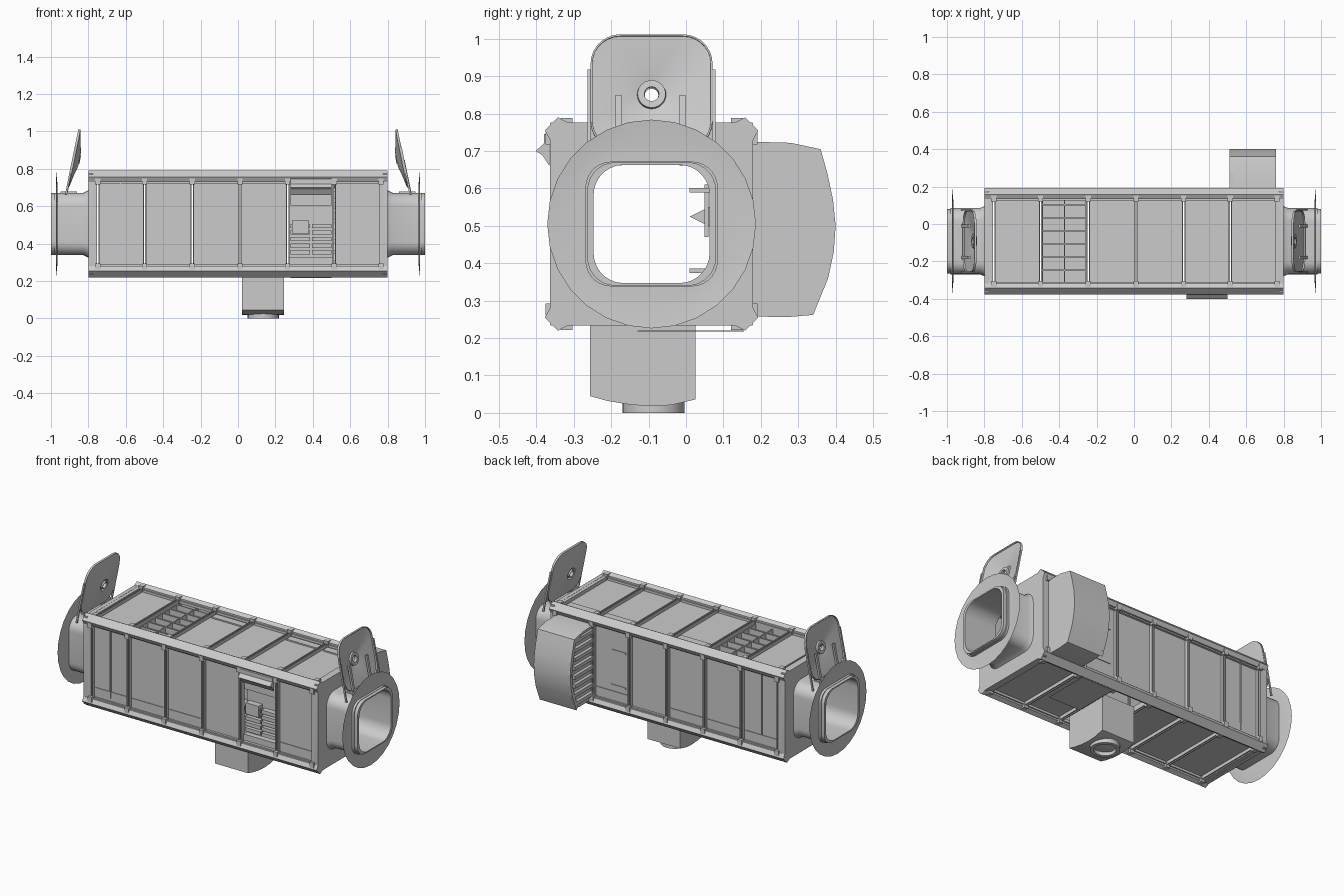
import bpy, bmesh, math
from mathutils import Vector

if "Cube" in bpy.data.objects:
    bpy.data.objects.remove(bpy.data.objects["Cube"])

CY, CZ = -0.092, 0.505          # corridor axis
BAYS = [-0.75, -0.5, -0.245, 0.01, 0.265, 0.515, 0.765]
SIDES = ("front", "top", "back", "bottom")


def finish(name, bm, smooth=False, doubles=True):
    if doubles:
        bmesh.ops.remove_doubles(bm, verts=bm.verts, dist=1e-5)
    bmesh.ops.recalc_face_normals(bm, faces=bm.faces)
    me = bpy.data.meshes.new(name)
    bm.to_mesh(me)
    bm.free()
    ob = bpy.data.objects.new(name, me)
    bpy.context.collection.objects.link(ob)
    if smooth:
        bpy.ops.object.select_all(action='DESELECT')
        ob.select_set(True)
        bpy.context.view_layer.objects.active = ob
        bpy.ops.object.shade_smooth_by_angle(angle=math.radians(35))
    return ob


def add_box(bm, a, b):
    v = bmesh.ops.create_cube(bm, size=1)["verts"]
    for p in v:
        p.co = Vector([(a[i] + b[i]) / 2 + p.co[i] * abs(b[i] - a[i]) for i in range(3)])


def side_box(bm, side, x0, x1, u0, u1, d0, d1):
    """Box on one corridor wall: u runs across the wall, d outward from the axis."""
    s = -1 if side in ("front", "bottom") else 1
    if side in ("front", "back"):
        add_box(bm, (x0, CY + s * d0, CZ + u0), (x1, CY + s * d1, CZ + u1))
    else:
        add_box(bm, (x0, CY + u0, CZ + s * d0), (x1, CY + u1, CZ + s * d1))


def round_rect(hy, hz, r, n=7):
    pts = []
    for k, (sy, sz) in enumerate(((1, 1), (-1, 1), (-1, -1), (1, -1))):
        for i in range(n + 1):
            a = math.pi / 2 * (k + i / n)
            pts.append((sy * (hy - r) + r * math.cos(a), sz * (hz - r) + r * math.sin(a)))
    return pts


def loft(name, rings, closed=False, center=(CY, CZ)):
    """Skin between rounded-rectangle rings (x, half y, half z, radius)."""
    bm = bmesh.new()
    loops = [[bm.verts.new((x, center[0] + y, center[1] + z)) for y, z in round_rect(hy, hz, r)]
             for x, hy, hz, r in rings]
    pairs = list(zip(loops, loops[1:])) + ([(loops[-1], loops[0])] if closed else [])
    for a, b in pairs:
        for i in range(len(a)):
            j = (i + 1) % len(a)
            bm.faces.new((a[i], a[j], b[j], b[i]))
    return finish(name, bm, True)


def extrude_x(name, prof, x0, x1, closed=True, smooth=False):
    bm = bmesh.new()
    a = [bm.verts.new((x0, y, z)) for y, z in prof]
    b = [bm.verts.new((x1, y, z)) for y, z in prof]
    bm.faces.new(a)
    bm.faces.new(b)
    n = len(prof)
    for i in range(n if closed else n - 1):
        j = (i + 1) % n
        bm.faces.new((a[i], a[j], b[j], b[i]))
    return finish(name, bm, smooth)


# chamfered beams along the four long edges
BEAM = [(.225, .25), (.225, .272), (.25, .285), (.285, .25), (.272, .225), (.25, .225)]
for sy in (-1, 1):
    for sz in (-1, 1):
        extrude_x("corner_beam", [(CY + sy * y, CZ + sz * z) for y, z in BEAM], -0.8, 0.8)

# rack panels, bay posts and end frames on each wall
for side in SIDES:
    panels, frame = bmesh.new(), bmesh.new()
    for i, (x0, x1) in enumerate(zip(BAYS, BAYS[1:])):
        if (side, i) in (("back", 5), ("bottom", 3), ("front", 4), ("top", 1)):
            continue
        side_box(panels, side, x0 + .008, x1 - .008, -.235, .235, .238, .248)
        if side in ("front", "back") and i != 3:
            side_box(panels, side, x0 + .015, x1 - .015, -.232, -.16, .248, .252)
        if side == "top" and i in (2, 4, 5):
            side_box(panels, side, x0 + .02, x1 - .02, .155, .2, .248, .256)
    for x in BAYS:
        for o in (-.009, .004):
            side_box(frame, side, x + o, x + o + .006, -.235, .235, .235, .268)
        for u in (-.228, .228):
            side_box(frame, side, x - .014, x + .014, u - .016, u + .016, .25, .283)
    for u in (-.222, .222):
        side_box(frame, side, -.75, .765, u - .005, u + .005, .245, .262)
    for s in (-1, 1):
        side_box(frame, side, s * .755, s * .8, -.25, .25, .245, .27)
    finish(side + "_panels", panels, doubles=False)
    finish(side + "_bay_frame", frame, doubles=False)

# shelf divider on the first front and back bays
bm = bmesh.new()
for side in ("front", "back"):
    side_box(bm, side, -.632, -.626, -.2, .22, .245, .256)
finish("bay_dividers", bm, doubles=False)

# open locker grid in the ceiling
bm = bmesh.new()
side_box(bm, "top", -.49, -.255, -.235, .235, .205, .212)
for i in range(7):
    u = -.225 + i * .07
    side_box(bm, "top", -.49, -.255, u - .003, u + .003, .21, .246)
for x in (-.49, -.372, -.255):
    side_box(bm, "top", x - .003, x + .003, -.235, .235, .21, .246)
finish("ceiling_locker_grid", bm, doubles=False)

# equipment rack on the front wall
bm = bmesh.new()
side_box(bm, "front", .273, .507, -.235, .235, .205, .212)
side_box(bm, "front", .28, .50, .1, .2, .21, .245)
side_box(bm, "front", .29, .38, -.05, .02, .21, .25)
for i in range(5):
    u = -.15 + i * .035
    side_box(bm, "front", .28, .385, u - .012, u + .01, .21, .24)
    side_box(bm, "front", .395, .5, u - .012, u + .01, .21, .245)
side_box(bm, "front", .275, .505, -.23, -.18, .21, .245)
finish("front_equipment_rack", bm, doubles=False)
extrude_x("front_wedge_rail", [(-.365, .75), (-.38, .745), (-.38, .72), (-.402, .7),
                               (-.385, .69), (-.365, .66)], .28, .5)

# full rack pulled outward through the back wall, ribbed on one side
BACK = [(.17, .725), (.28, .722), (.36, .705), (.378, .64), (.393, .57), (.4, .5),
        (.395, .43), (.38, .36), (.34, .262), (.27, .256), (.17, .258)]
extrude_x("back_rack", BACK, .53, .76, closed=False, smooth=True)
extrude_x("back_rack_rim", [(.17, .725)] + BACK[1:9] + [(.34, .262), (.325, .275), (.378, .43),
          (.382, .5), (.345, .69), (.28, .708), (.17, .711)], .51, .53)
bm = bmesh.new()
for i in range(8):
    z = .29 + i * .055
    add_box(bm, (.511, .175, z), (.531, .352, z + .022))
finish("back_rack_ribs", bm, doubles=False)

# window bay hanging below the floor
extrude_x("window_bay", [(-.257, .265), (-.257, .045), (-.21, .032), (-.15, .022), (-.09, .018),
          (-.04, .021), (.025, .036), (.025, .265)], .022, .247, closed=False, smooth=True)
ring = loft("window_ring", [(0, .083, .083, .083), (.03, .083, .083, .083), (.03, .058, .058, .058),
            (0, .062, .062, .062)], closed=True, center=(0, 0))
ring.rotation_euler = (0, -math.pi / 2, 0)
ring.location = (.135, CY + .005, 0)
bm = bmesh.new()
add_box(bm, (.28, -.13, .217), (.5, .155, .22))
finish("floor_cover", bm)

for s in (-1, 1):
    # end wall with rounded tunnel
    loft("end_wall_tunnel", [(s * x, a, b, r) for x, a, b, r in (
        (.775, .271, .271, .002), (.8, .271, .271, .002), (.8, .187, .18, .075),
        (.825, .177, .167, .07), (.98, .177, .167, .07), (.98, .172, .165, .075),
        (1.0, .172, .165, .075), (1.0, .155, .158, .08), (.785, .155, .158, .08))], closed=True)
    # round bulkhead flange
    loft("bulkhead_flange", [(s * .972, .279, .279, .279), (s * .966, .22, .22, .18),
                             (s * .966, .172, .165, .075)])
    # dished hatch with round port
    d = loft("hatch_door", [(s * x, a, b, r) for x, a, b, r in (
        (.012, .163, .158, .08), (0, .163, .158, .08), (-.005, .14, .135, .07),
        (-.014, .09, .085, .06), (-.024, .05, .05, .05), (-.026, .036, .036, .036),
        (-.014, .034, .034, .034), (-.014, .023, .023, .023), (-.03, .023, .023, .023))],
        center=(0, 0))
    d.location = (s * .873, CY, .855)
    d.rotation_euler = (0, -s * .2, 0)
    m = d.modifiers.new("thickness", 'SOLIDIFY')
    m.thickness = .005
    # hinge arms and side rails
    bm = bmesh.new()
    for y in (-.259, .075):
        add_box(bm, (-.004, y - .004, -.13), (.006, y + .004, .13))
    for y in (-.18, -.01):
        add_box(bm, (-.004, y - .008, -.13), (.008, y + .008, .06))
    arm = finish("hatch_arms", bm, doubles=False)
    arm.location = (s * .895, 0, .79)
    arm.rotation_euler = (0, -s * .2, 0)
    bm = bmesh.new()
    add_box(bm, (s * .86, -.17, .665), (s * .95, -.02, .68))
    finish("hinge_base", bm)

# small fold-out gear inside, mounted on the back wall
bm = bmesh.new()
for z in (.595, .38):
    add_box(bm, (.3, .01, z - .006), (.4, .16, z + .006))
add_box(bm, (.34, .05, .47), (.36, .06, .61))
finish("wall_gear", bm, doubles=False)
extrude_x("folding_bracket", [(.01, .525), (.06, .55), (.155, .55), (.155, .5), (.06, .5)], .34, .35)
